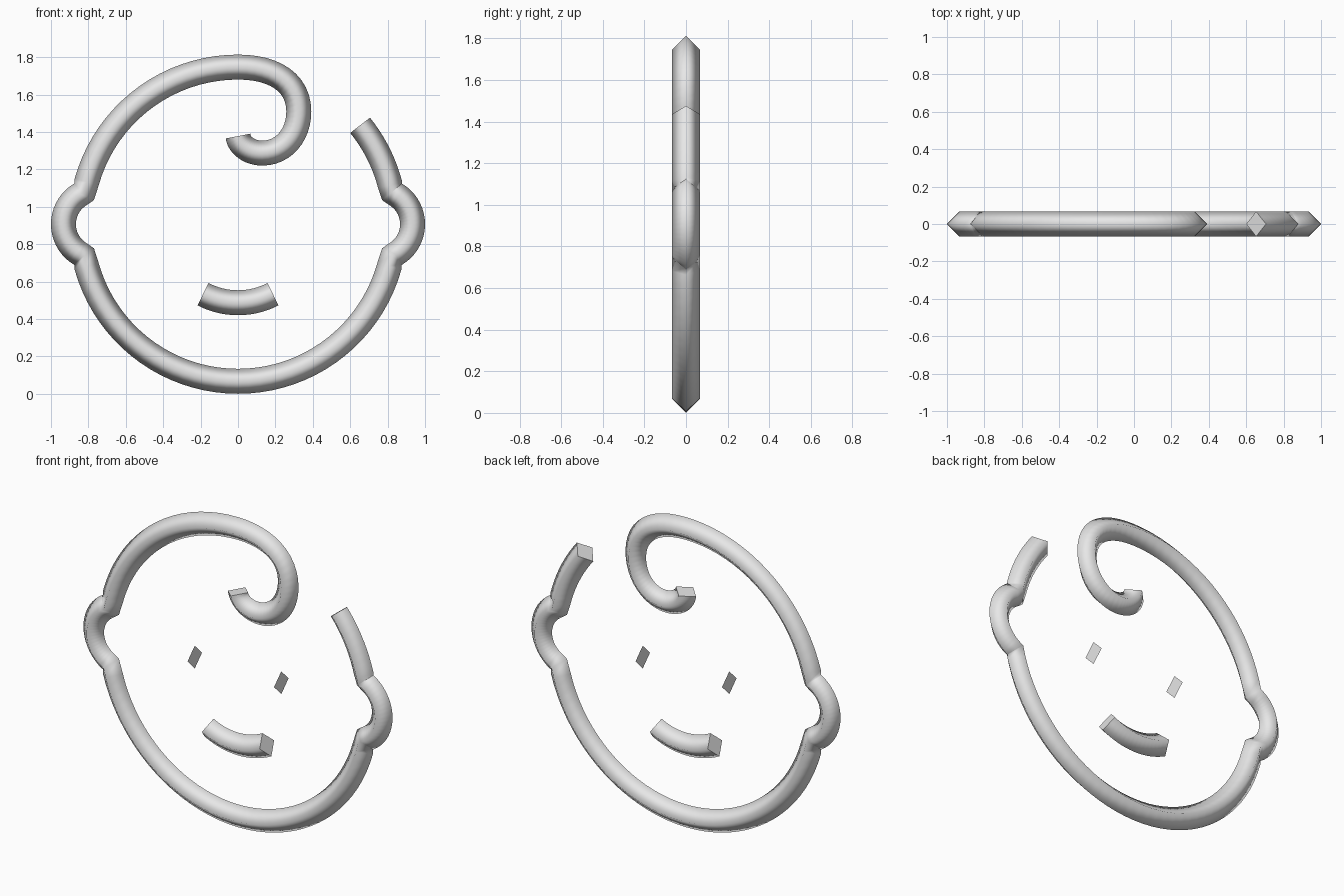
import bpy, bmesh, math
from mathutils import Vector

if "Cube" in bpy.data.objects:
    bpy.data.objects.remove(bpy.data.objects["Cube"])

R = 0.0667          # tube radius (diamond section)
CZ = 0.907          # centre height of the head circle
HEAD = 0.84         # head centreline radius

grey = bpy.data.materials.new("light_grey")
grey.diffuse_color = (0.8, 0.8, 0.8, 1)
grey.use_nodes = True
grey.node_tree.nodes["Principled BSDF"].inputs["Base Color"].default_value = grey.diffuse_color


def arc(cx, cz, r, a0, a1, n):
    """Centreline points on an arc in the xz plane, angles in degrees."""
    return [Vector((cx + r * math.cos(math.radians(a0 + (a1 - a0) * i / n)), 0,
                    cz + r * math.sin(math.radians(a0 + (a1 - a0) * i / n))))
            for i in range(n + 1)]


def bezier(p0, p1, p2, p3, n=12):
    pts = []
    for i in range(n + 1):
        t = i / n
        u = 1 - t
        w = (u**3, 3 * u * u * t, 3 * u * t * t, t**3)
        pts.append(Vector((sum(k * p[0] for k, p in zip(w, (p0, p1, p2, p3))), 0,
                           sum(k * p[1] for k, p in zip(w, (p0, p1, p2, p3))))))
    return pts


def join(*runs):
    pts = list(runs[0])
    for run in runs[1:]:
        pts += run[1:]
    return pts


def finish(bm, name):
    me = bpy.data.meshes.new(name)
    bm.to_mesh(me)
    bm.free()
    me.materials.append(grey)
    ob = bpy.data.objects.new(name, me)
    bpy.context.collection.objects.link(ob)
    return ob


def tube(name, pts):
    """Sweep a smooth-shaded diamond section along a path, with flat caps."""
    bm = bmesh.new()
    rings = []
    for i, p in enumerate(pts):
        t = Vector()
        if i:
            t += (p - pts[i - 1]).normalized()
        if i < len(pts) - 1:
            t += (pts[i + 1] - p).normalized()
        t.normalize()
        side = Vector((t.z, 0, -t.x))
        y = Vector((0, 1, 0))
        rings.append([bm.verts.new(p + d * R) for d in (side, y, -side, -y)])
    for a, b in zip(rings, rings[1:]):
        for k in range(4):
            j = (k + 1) % 4
            bm.faces.new((a[k], a[j], b[j], b[k])).smooth = True
    for ring in (rings[0], rings[-1]):
        cap = bm.faces.new(ring)
        for e in cap.edges:
            e.smooth = False
    bmesh.ops.recalc_face_normals(bm, faces=bm.faces[:])
    return finish(bm, name)


# Head outline: right stub, right ear, chin, left ear, crown and hair curl
K = math.degrees(math.asin(0.17 / HEAD))      # where the ears meet the head
EX, ER = 0.7473, 0.186                        # ear arc centre and radius
E = math.degrees(math.asin(0.17 / ER))
head = join(
    arc(0, CZ, HEAD, 39, K, 10),
    arc(EX, CZ, ER, E, -E, 20),
    arc(0, CZ, HEAD, -K, -180 + K, 40),
    arc(-EX, CZ, ER, 180 + E, 180 - E, 20),
    arc(0, CZ, HEAD, 180 - K, 90, 20),
    bezier((0, CZ + HEAD), (0.2, CZ + HEAD), (0.325, 1.66), (0.325, 1.51)),
    bezier((0.325, 1.51), (0.325, 1.38), (0.24, 1.287), (0.13, 1.287)),
    bezier((0.13, 1.287), (0.06, 1.287), (0.005, 1.33), (0, 1.378)),
)
tube("head_outline", head)

# Smile
tube("mouth", arc(0, 0.892, 0.405, -117.5, -62.5, 16))

# Eyes: flat diamonds facing sideways
for name, x in (("left_eye", -0.28), ("right_eye", 0.28)):
    bm = bmesh.new()
    bm.faces.new([bm.verts.new((x, y * R, 0.92 + z * R))
                  for y, z in ((1, 0), (0, 1), (-1, 0), (0, -1))])
    finish(bm, name)
